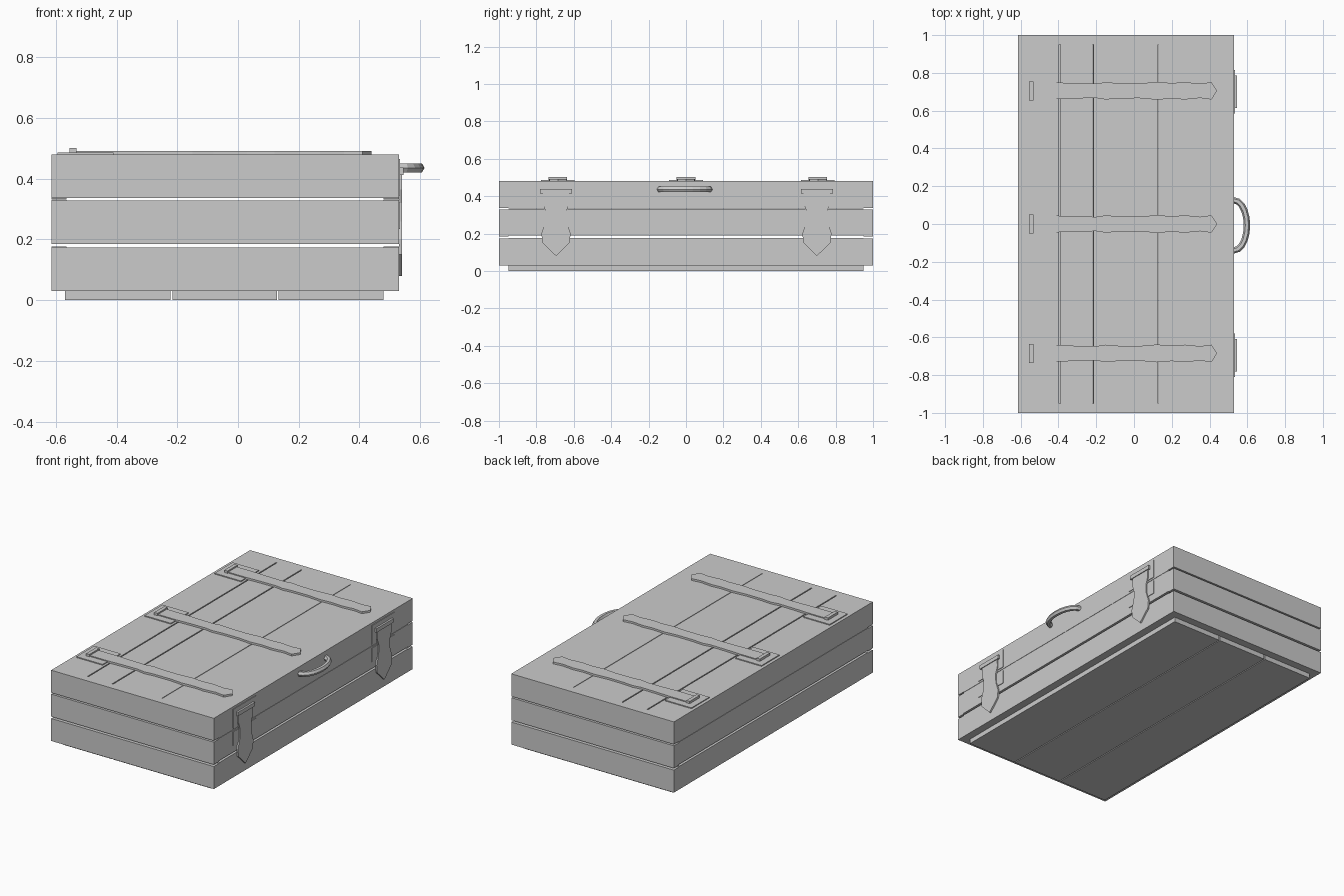
import bpy, bmesh
from math import cos, sin, pi
from mathutils import Vector

if "Cube" in bpy.data.objects:
    bpy.data.objects.remove(bpy.data.objects["Cube"])

X0, X1, T = -0.615, 0.53, 0.05   # box ends in x, wall thickness


def make(name, bm):
    bmesh.ops.recalc_face_normals(bm, faces=bm.faces)
    me = bpy.data.meshes.new(name)
    bm.to_mesh(me)
    bm.free()
    ob = bpy.data.objects.new(name, me)
    bpy.context.collection.objects.link(ob)
    return ob


def box(name, x, y, z):
    bm = bmesh.new()
    bmesh.ops.create_cube(bm, size=1)
    for v in bm.verts:
        v.co = [(r[0] + r[1]) / 2 + c * (r[1] - r[0]) for c, r in zip(v.co, (x, y, z))]
    return make(name, bm)


def strap(name, profile, tip, place, depth):
    """Extrude a mirrored (length, half width) outline ending in a point."""
    pts = [(l, w) for l, w in profile] + [(tip, 0)] + [(l, -w) for l, w in reversed(profile)]
    bm = bmesh.new()
    face = bm.faces.new([bm.verts.new(place(l, w)) for l, w in pts])
    ext = bmesh.ops.extrude_face_region(bm, geom=[face])
    bmesh.ops.translate(bm, vec=depth, verts=[v for v in ext["geom"] if isinstance(v, bmesh.types.BMVert)])
    return make(name, bm)


# Wall planks: the end planks cap the long side planks
for z in ((0.03, 0.173), (0.185, 0.328), (0.337, 0.48)):
    box("front_plank", (X0, X1), (-1, -1 + T), z)
    box("back_plank", (X0, X1), (1 - T, 1), z)
for z in ((0.03, 0.177), (0.19, 0.332), (0.334, 0.48)):
    box("left_plank", (X0, X0 + T), (-1 + T, 1 - T), z)
    box("right_plank", (X1 - T, X1), (-1 + T, 1 - T), z)

# Lid boards between the walls, with narrow grooves
for x in ((X0 + T, -0.396), (-0.389, -0.221), (-0.214, 0.127), (0.131, X1 - T)):
    box("lid_board", x, (-1 + T, 1 - T), (0.44, 0.48))

# Floor boards standing slightly below the walls
for x in ((-0.57, -0.222), (-0.216, 0.128), (0.134, 0.48)):
    box("floor_board", x, (-0.95, 0.95), (0, 0.04))

# Lid hinges: thin plate, pin and wavy strap
hinge = [(-0.54, 0.044), (-0.405, 0.044), (-0.31, 0.04), (-0.2, 0.038), (-0.15, 0.046),
         (-0.08, 0.04), (0.03, 0.039), (0.12, 0.047), (0.2, 0.041), (0.27, 0.046),
         (0.35, 0.038), (0.41, 0.046)]
for y in (-0.685, 0, 0.705):
    box("hinge_plate", (-0.595, -0.41), (y - 0.09, y + 0.09), (0.479, 0.486))
    box("hinge_pin", (-0.555, -0.532), (y - 0.05, y + 0.05), (0.482, 0.501))
    strap("hinge_strap", hinge, 0.44, lambda l, w: (l, y + w, 0.48), (0, 0, 0.012))

# Side latches: two plates, a bar and a hanging strap
latch = [(0.43, 0.07), (0.365, 0.072), (0.32, 0.056), (0.26, 0.058), (0.2, 0.078), (0.15, 0.072)]
for y in (-0.695, 0.7):
    box("latch_upper_plate", (0.529, 0.534), (y - 0.115, y + 0.115), (0.345, 0.465))
    box("latch_lower_plate", (0.529, 0.534), (y - 0.115, y + 0.115), (0.235, 0.322))
    box("latch_bar", (0.53, 0.546), (y - 0.085, y + 0.085), (0.413, 0.438))
    strap("latch_strap", latch, 0.08, lambda l, w: (0.531, y + w, l), (0.01, 0, 0))

# Handle: six-sided tube along a half ellipse
bm = bmesh.new()
rings = []
for i in range(11):
    a = pi * (i / 10 - 0.5)
    centre = Vector((0.53 + 0.068 * cos(a), -0.007 + 0.132 * sin(a), 0.436))
    out = Vector((0.132 * cos(a), 0.068 * sin(a), 0)).normalized()
    rings.append([bm.verts.new(centre + out * 0.017 * cos(k * pi / 3)
                               + Vector((0, 0, 0.017 * sin(k * pi / 3)))) for k in range(6)])
for a, b in zip(rings, rings[1:]):
    for k in range(6):
        j = (k + 1) % 6
        bm.faces.new((a[k], a[j], b[j], b[k]))
bm.faces.new(rings[0])
bm.faces.new(rings[-1])
make("handle", bm)
